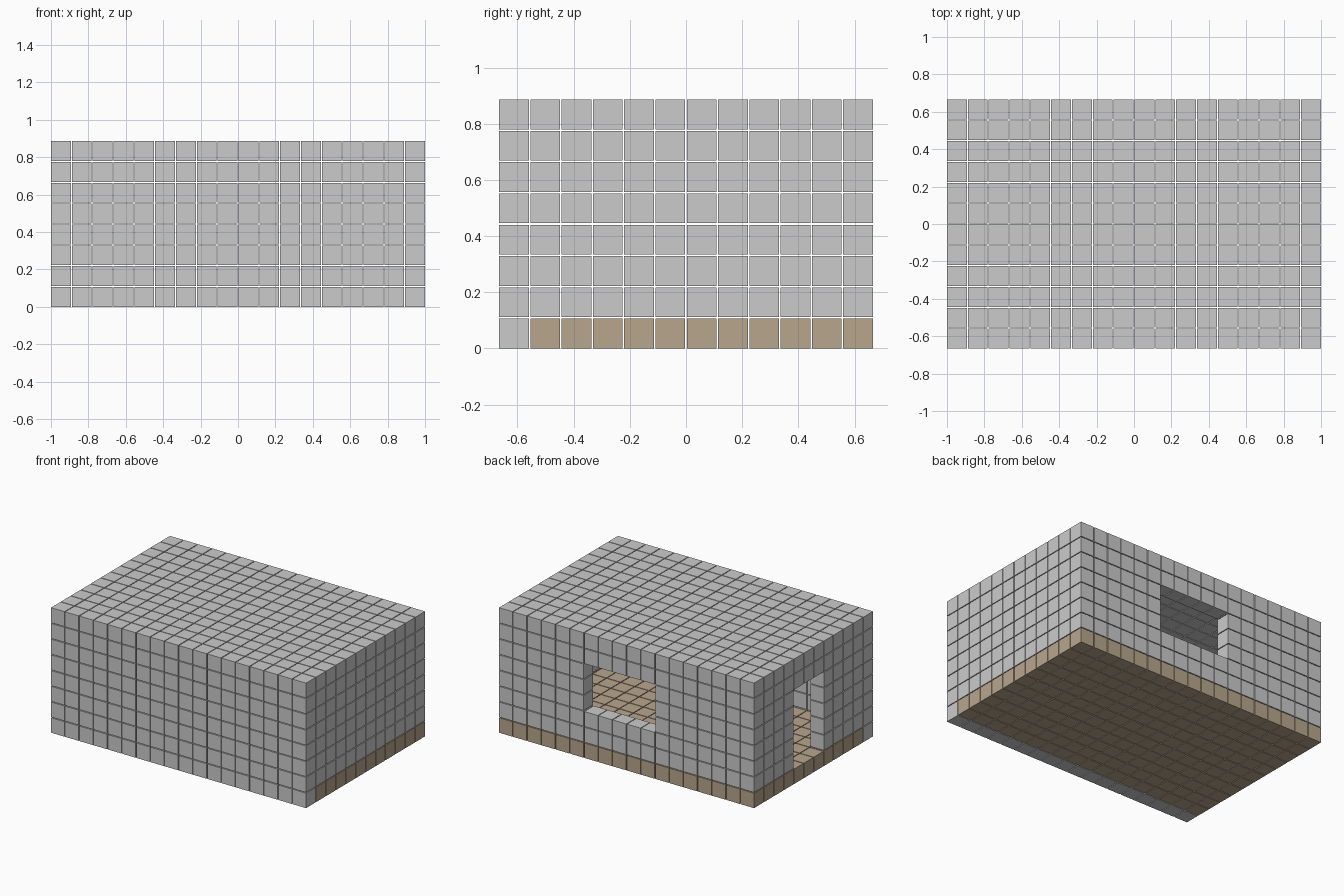
import bpy, bmesh
from mathutils import Matrix, Vector

if "Cube" in bpy.data.objects:
    bpy.data.objects.remove(bpy.data.objects["Cube"])

NX, NY, NZ = 18, 12, 8            # house size in blocks
GAP = 0.05                        # gap as a share of the pitch
P = 2 / (NX - GAP)                # block pitch
S = P * (1 - GAP)                 # block size


def material(name, rgb):
    m = bpy.data.materials.new(name)
    m.diffuse_color = (*rgb, 1)
    m.use_nodes = True
    m.node_tree.nodes["Principled BSDF"].inputs["Base Color"].default_value = m.diffuse_color
    return m


def blocks(name, cells, mat=None):
    """One object made of separate cubes on the block grid."""
    bm = bmesh.new()
    for i, j, k in cells:
        at = Vector(((i - (NX - 1) / 2) * P, (j - (NY - 1) / 2) * P, k * P + S / 2))
        bmesh.ops.create_cube(bm, size=S, matrix=Matrix.Translation(at))
    me = bpy.data.meshes.new(name)
    bm.to_mesh(me)
    bm.free()
    ob = bpy.data.objects.new(name, me)
    bpy.context.collection.objects.link(ob)
    if mat:
        me.materials.append(mat)
    return ob


wood = material("floor_tan", (0.48, 0.38, 0.27))
pale = material("roof_pale", (0.7, 0.7, 0.71))

# Floor slab, all but the front row
blocks("floor", [(i, j, 0) for i in range(NX) for j in range(1, NY)], wood)

# Front wall reaches the ground
blocks("front_wall", [(i, 0, k) for i in range(NX) for k in range(NZ - 1)])

# Back wall with window, rising to full height
blocks("back_wall", [(i, NY - 1, k) for i in range(NX) for k in range(1, NZ)
                     if not (7 <= i <= 11 and 3 <= k <= 5)])

# Left wall with doorway
blocks("left_wall", [(0, j, k) for j in range(1, NY - 1) for k in range(1, NZ - 1)
                     if not (5 <= j <= 7 and k <= 5)])

# Right wall, solid
blocks("right_wall", [(NX - 1, j, k) for j in range(1, NY - 1) for k in range(1, NZ - 1)])

# Flat roof, up to the back wall
blocks("roof", [(i, j, NZ - 1) for i in range(NX) for j in range(NY - 1)], pale)
